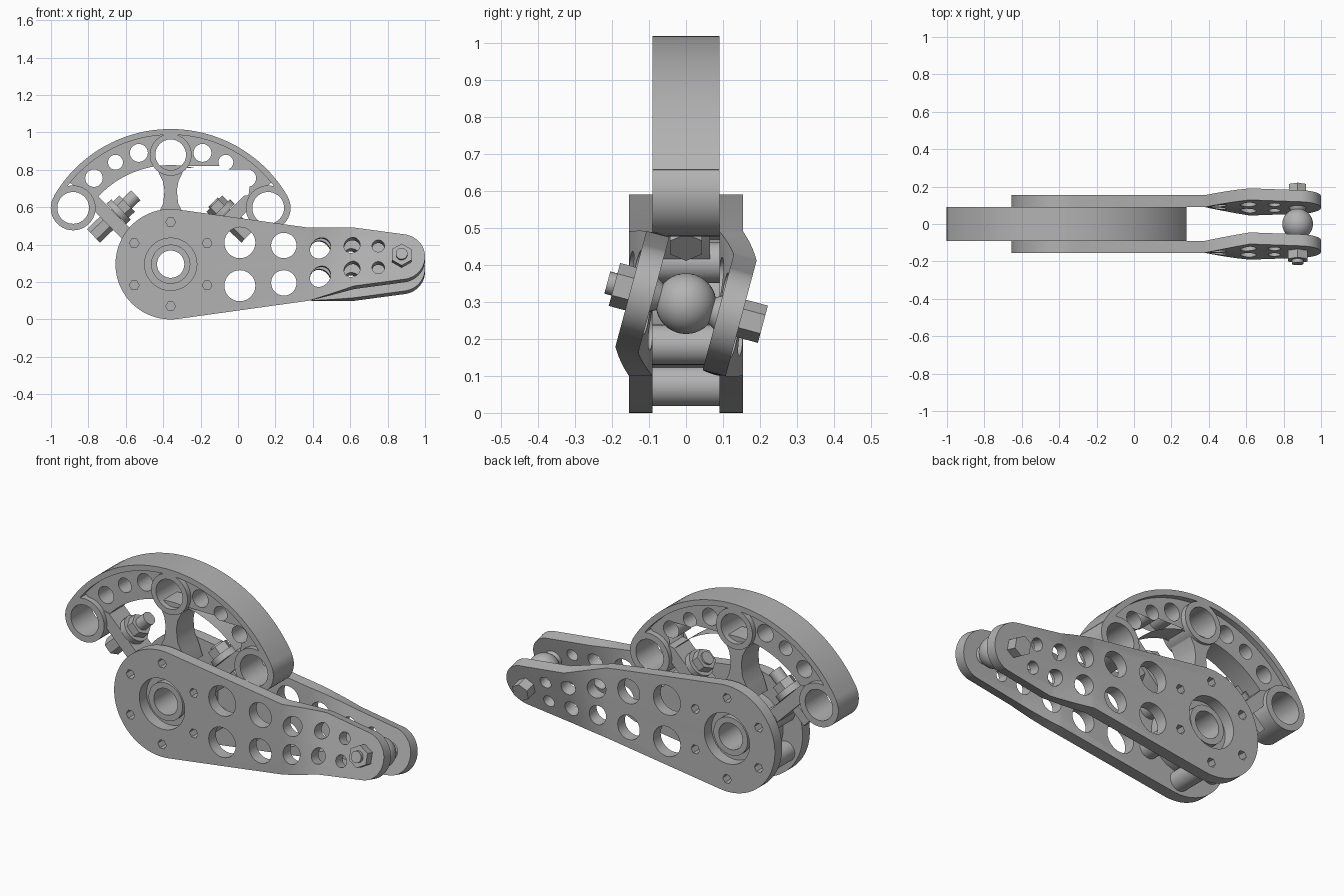
import bpy, bmesh, math
from mathutils import Vector, Matrix

old = bpy.data.objects.get("Cube")
if old:
    bpy.data.objects.remove(old, do_unlink=True)

# One metal colour
steel = bpy.data.materials.new("grey metal")
steel.use_nodes = True
GREY = (0.45, 0.45, 0.45, 1)
steel.diffuse_color = GREY
steel.node_tree.nodes["Principled BSDF"].inputs["Base Color"].default_value = GREY

HX, HZ = -0.36, 0.295          # hub axis
TIP_X = 0.875                  # lever tip axis
HALF = 0.09                    # half width of the sector
TWIST = math.radians(15)


def arc(cx, cz, r, a0=0, a1=360, n=40):
    closed = a1 - a0 == 360
    steps = n if closed else n - 1
    return [(cx + r * math.cos(math.radians(a0 + (a1 - a0) * i / steps)),
             cz + r * math.sin(math.radians(a0 + (a1 - a0) * i / steps))) for i in range(n)]


def polar(r, deg):
    return HX + r * math.cos(math.radians(deg)), HZ + r * math.sin(math.radians(deg))


def flip(points):
    return [(2 * HX - x, z) for x, z in points]


def finish(name, mesh):
    obj = bpy.data.objects.new(name, mesh)
    bpy.context.collection.objects.link(obj)
    mesh.materials.clear()
    mesh.materials.append(steel)
    bpy.ops.object.select_all(action='DESELECT')
    obj.select_set(True)
    bpy.context.view_layer.objects.active = obj
    bpy.ops.object.shade_smooth_by_angle(angle=math.radians(30))
    return obj


def slab(name, loops, half, y=0, twisted=False):
    """Extrude an outline with holes along y."""
    curve = bpy.data.curves.new(name, 'CURVE')
    curve.dimensions = '2D'
    curve.fill_mode = 'BOTH'
    curve.extrude = half
    for loop in loops:
        sp = curve.splines.new('POLY')
        sp.points.add(len(loop) - 1)
        for p, (x, z) in zip(sp.points, loop):
            p.co = (x, z, 0, 1)
        sp.use_cyclic_u = True
    tmp = bpy.data.objects.new(name + " outline", curve)
    bpy.context.collection.objects.link(tmp)
    dg = bpy.context.evaluated_depsgraph_get()
    mesh = bpy.data.meshes.new_from_object(tmp.evaluated_get(dg))
    bpy.data.objects.remove(tmp, do_unlink=True)
    bm = bmesh.new()
    bm.from_mesh(mesh)
    bmesh.ops.remove_doubles(bm, verts=bm.verts, dist=1e-5)
    bmesh.ops.transform(bm, matrix=Matrix.Translation((0, y, 0)) @ Matrix.Rotation(math.pi / 2, 4, 'X'),
                        verts=bm.verts)
    if twisted:
        for i in range(13):
            bmesh.ops.bisect_plane(bm, geom=bm.verts[:] + bm.edges[:] + bm.faces[:],
                                   plane_co=(0.38 + 0.02 * i, 0, 0), plane_no=(1, 0, 0))
        for v in bm.verts:
            t = min(max((v.co.x - 0.38) / 0.24, 0), 1) * TWIST
            yy, dz = v.co.y, v.co.z - HZ
            v.co.y = yy * math.cos(t) + dz * math.sin(t)
            v.co.z = HZ + dz * math.cos(t) - yy * math.sin(t)
    bmesh.ops.recalc_face_normals(bm, faces=bm.faces)
    bm.to_mesh(mesh)
    bm.free()
    return finish(name, mesh)


def rod(name, p0, p1, r, sides=24, r2=None):
    p0, p1 = Vector(p0), Vector(p1)
    d = p1 - p0
    mesh = bpy.data.meshes.new(name)
    bm = bmesh.new()
    mat = Matrix.Translation((p0 + p1) / 2) @ d.to_track_quat('Z', 'Y').to_matrix().to_4x4()
    bmesh.ops.create_cone(bm, cap_ends=True, segments=sides, radius1=r,
                          radius2=r if r2 is None else r2, depth=d.length, matrix=mat)
    bm.to_mesh(mesh)
    bm.free()
    return finish(name, mesh)


# Twisted lever plates
lean = 90 - math.degrees(math.asin((0.295 - 0.125) / (TIP_X - HX)))
plate = [arc(HX, HZ, 0.295, lean, 360 - lean, 48) + arc(TIP_X, HZ, 0.125, -lean, lean, 32),
         arc(HX, HZ, 0.14), arc(TIP_X, HZ, 0.03, n=16)]
for x, dz, r in ((0.01, 0.115, 0.083), (0.245, 0.1, 0.068), (0.44, 0.076, 0.055),
                 (0.61, 0.066, 0.043), (0.75, 0.06, 0.033)):
    plate += [arc(x, HZ + s * dz, r, n=28) for s in (-1, 1)]
plate += [arc(*polar(0.225, 30 + 60 * k), 0.026, n=6) for k in range(6)]
for side, y in (("front", -0.122), ("back", 0.122)):
    slab(side + "_lever_plate", plate, 0.032, y, True)

# Hub with bearing sleeve and bolt lobes
slab("hub", [arc(HX, HZ, 0.175), arc(HX, HZ, 0.073)], HALF)
slab("bearing_sleeve", [arc(HX, HZ, 0.105), arc(HX, HZ, 0.073)], 0.122)
for k in range(6):
    slab("bolt_lobe", [arc(*polar(0.222, 30 + 60 * k), 0.055, n=24)], HALF)

# Sector: rim, web and centre boss
slab("sector_rim", [arc(HX, HZ, 0.723, 30, 150) + arc(HX, HZ, 0.692, 150, 30)], HALF)
web = [arc(HX, HZ, 0.705, 39, 141) + arc(HX, HZ, 0.53, 141, 39), arc(HX, 0.88, 0.082, n=32)]
holes = [(-0.53, 0.89, 0.048), (-0.655, 0.84, 0.04), (-0.77, 0.755, 0.047)]
for x, z, r in holes:
    h = arc(x, z, r, n=24)
    web += [h, flip(h)]
slab("sector_web", web, 0.06)
slab("centre_boss", [arc(HX, 0.88, 0.112), arc(HX, 0.88, 0.082, n=32)], HALF)

# Flared stem from hub to boss
edge = [(HX - w, z) for w, z in ((0.09, 0.5), (0.065, 0.57), (0.04, 0.62), (0.033, 0.69),
                                 (0.042, 0.74), (0.065, 0.785))]
slab("stem", [edge + flip(edge)[::-1]], 0.075)

# Tip rings, struts and clamp bolts on both ends
strut = [(-0.805, 0.67), (-0.75, 0.66), (-0.55, 0.46), (-0.6, 0.41), (-0.76, 0.57)]
for side, m, reach in (("right", 1, 0.165), ("left", -1, 0.11)):
    ang = 150 if m > 0 else 30
    cx, cz = polar(0.602, ang)
    slab(side + "_tip_ring", [arc(cx, cz, 0.12), arc(cx, cz, 0.085)], HALF)
    slab(side + "_strut", [strut if m > 0 else flip(strut)], 0.065)

    def along(s):
        return (HX + m * (-0.305 + 0.72 * s), 0, 0.55 + 0.69 * s)

    rod(side + "_clamp_bolt", along(-0.12), along(reach), 0.036)
    rod(side + "_clamp_head", along(-0.15), along(-0.04), 0.05, 6)
    rod(side + "_clamp_washer", along(0.02), along(0.055), 0.075)
    rod(side + "_clamp_nut", along(0.055), along(0.1), 0.06, 6)

# Ball joint with tilted pin at the lever tip
axis = Vector((0, -math.cos(TWIST), math.sin(TWIST)))
centre = Vector((TIP_X, 0, HZ))


def on_pin(s):
    return centre + axis * s


mesh = bpy.data.meshes.new("joint_ball")
bm = bmesh.new()
bmesh.ops.create_uvsphere(bm, u_segments=32, v_segments=20, radius=0.082,
                          matrix=Matrix.Translation(centre))
bm.to_mesh(mesh)
bm.free()
finish("joint_ball", mesh)
rod("joint_pin", on_pin(-0.17), on_pin(0.22), 0.031)
rod("front_pin_collar", on_pin(0.06), on_pin(0.092), 0.03, r2=0.048)
rod("back_pin_collar", on_pin(-0.06), on_pin(-0.092), 0.03, r2=0.048)
rod("front_pin_nut", on_pin(0.15), on_pin(0.2), 0.06, 6)
rod("back_pin_head", on_pin(-0.15), on_pin(-0.215), 0.052, 6)
